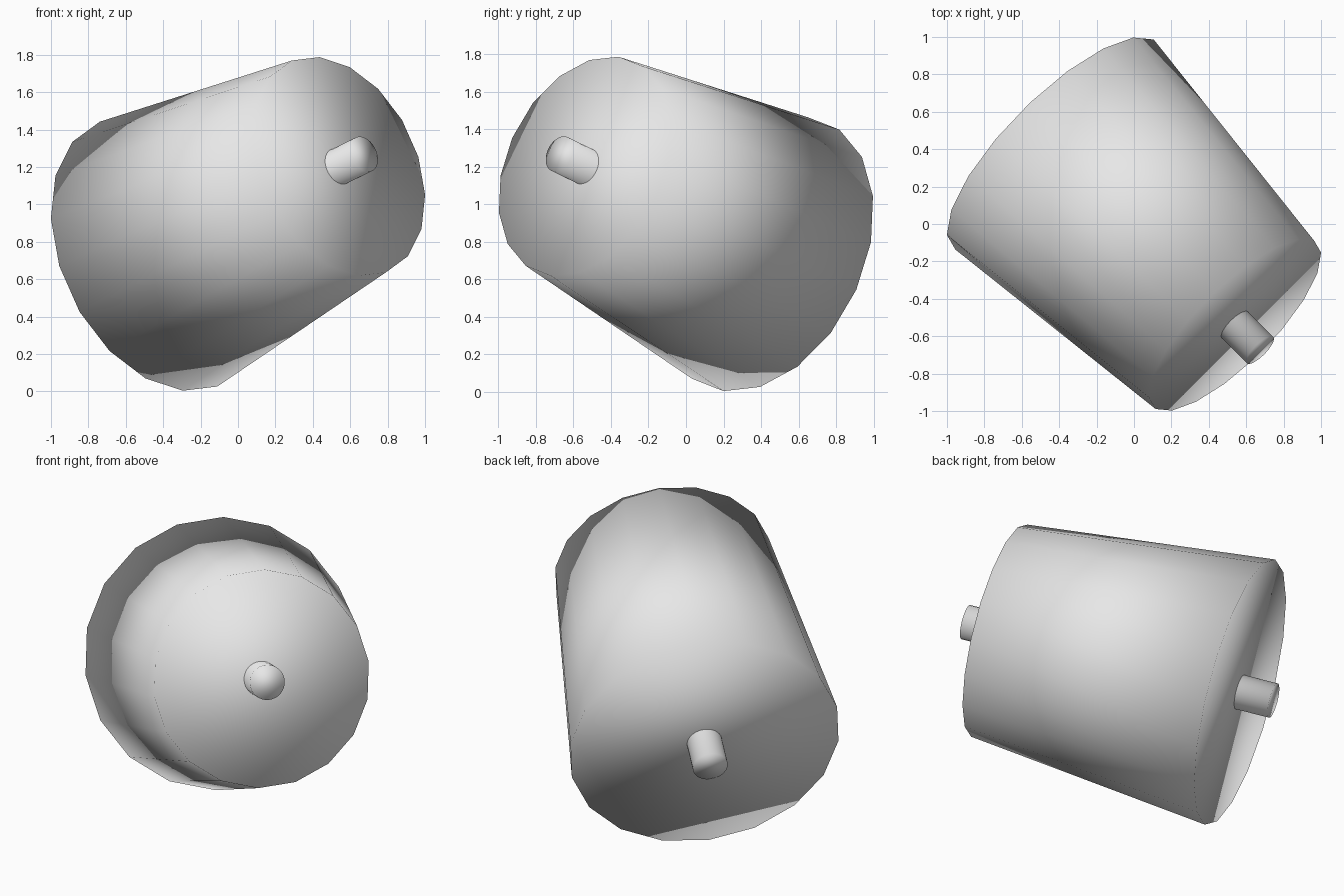
import bpy
import bmesh
from math import cos, sin, radians, tau
from mathutils import Matrix, Vector

cube = bpy.data.objects.get("Cube")
if cube:
    bpy.data.objects.remove(cube, do_unlink=True)

grey = bpy.data.materials.new("plain grey")
grey.use_nodes = True
colour = (0.8, 0.8, 0.8, 1)
grey.diffuse_color = colour
grey.node_tree.nodes["Principled BSDF"].inputs["Base Color"].default_value = colour

# Tilted axis shared by both parts, from the wide end to the narrow end
wide_end = Vector((-0.425, 0.425, 0.734))
narrow_end = Vector((0.54, -0.54, 1.203))
axis = (narrow_end - wide_end).normalized()
length = (narrow_end - wide_end).length
side = Vector((1, 1, 0)).normalized()
up = axis.cross(side)
frame = Matrix((side, up, axis)).transposed().to_4x4()
frame.translation = wide_end


def turned_part(name, sides, phase, start, end, radius_start, radius_end):
    """Closed, fully smooth frustum along the shared axis."""
    bm = bmesh.new()
    rings = []
    for z, r in ((start, radius_start), (end, radius_end)):
        angles = [phase + tau * i / sides for i in range(sides)]
        rings.append([bm.verts.new((r * cos(a), r * sin(a), z)) for a in angles])
    low, high = rings
    for i in range(sides):
        j = (i + 1) % sides
        bm.faces.new((low[i], low[j], high[j], high[i]))
    bm.faces.new(low[::-1])
    bm.faces.new(high)
    for face in bm.faces:
        face.smooth = True
    bm.transform(frame)
    mesh = bpy.data.meshes.new(name)
    bm.to_mesh(mesh)
    bm.free()
    mesh.materials.append(grey)
    obj = bpy.data.objects.new(name, mesh)
    bpy.context.collection.objects.link(obj)
    return obj


# Tapered drum
turned_part("drum", 18, radians(5), 0, length, 0.775, 0.62)

# Axle showing at both ends
overhang = 0.2
turned_part("axle", 32, 0, -overhang, length + overhang, 0.1, 0.1)
